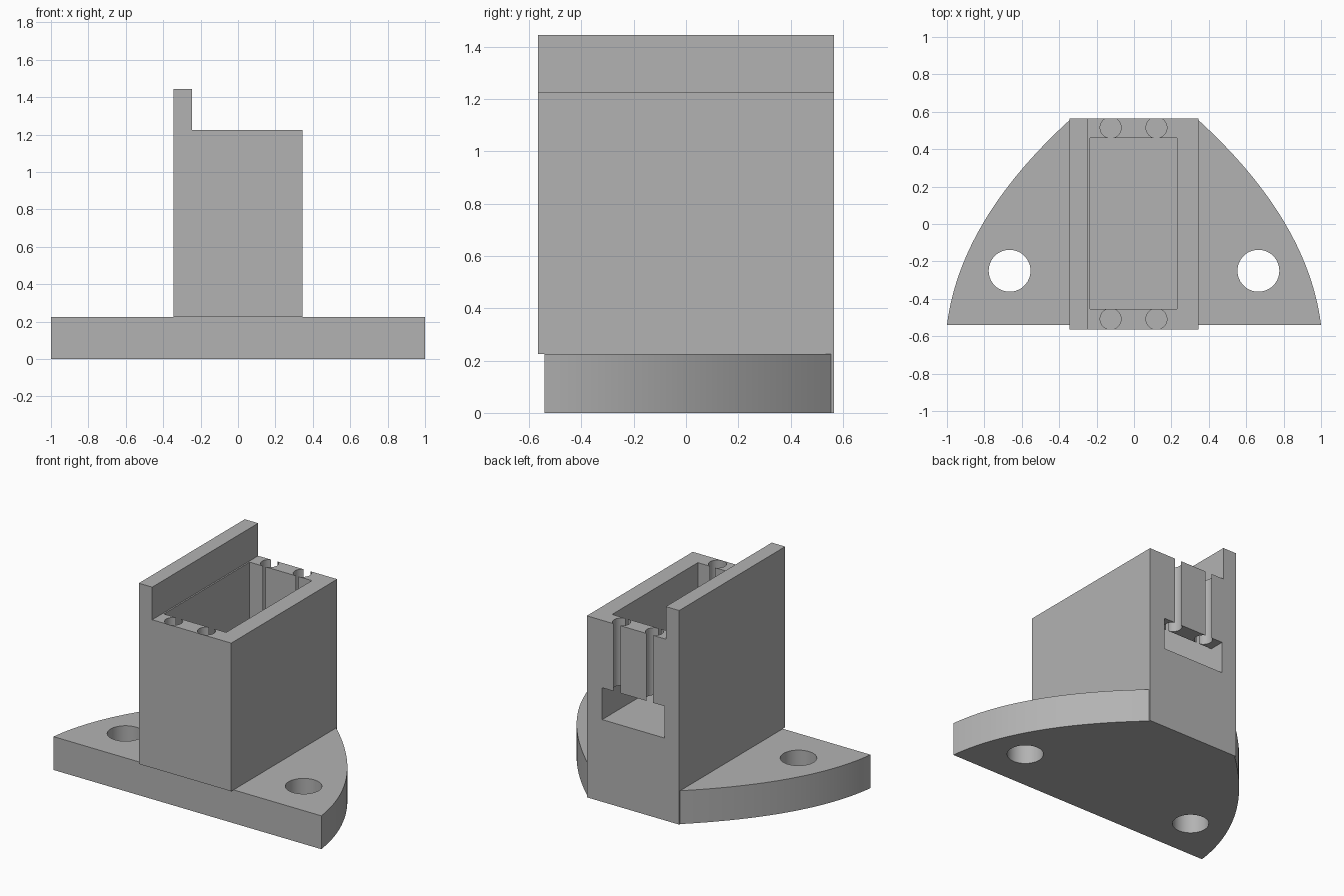
import bpy, bmesh
from mathutils import Vector

default = bpy.data.objects.get("Cube")
if default:
    bpy.data.objects.remove(default, do_unlink=True)

grey = bpy.data.materials.new("plain grey")
grey.use_nodes = True
COLOUR = (0.45, 0.45, 0.45, 1)
grey.diffuse_color = COLOUR
grey.node_tree.nodes["Principled BSDF"].inputs["Base Color"].default_value = COLOUR

BASE_TOP, TOWER_TOP, FIN_TOP = 0.225, 1.225, 1.445
HALF_W, HALF_D = 0.345, 0.565
FLOOR, WINDOW_TOP = 0.555, 0.77


def prism(name, points, sweep):
    """Extrude a closed outline along a vector."""
    bm = bmesh.new()
    face = bm.faces.new([bm.verts.new(p) for p in points])
    new = bmesh.ops.extrude_face_region(bm, geom=[face])["geom"]
    bmesh.ops.translate(bm, vec=sweep, verts=[v for v in new if isinstance(v, bmesh.types.BMVert)])
    bmesh.ops.recalc_face_normals(bm, faces=bm.faces)
    mesh = bpy.data.meshes.new(name)
    bm.to_mesh(mesh)
    bm.free()
    mesh.materials.append(grey)
    obj = bpy.data.objects.new(name, mesh)
    bpy.context.collection.objects.link(obj)
    return obj


def box(name, x0, x1, y0, y1, z0, z1):
    outline = [(x0, y0, z0), (x1, y0, z0), (x1, y1, z0), (x0, y1, z0)]
    return prism(name, outline, (0, 0, z1 - z0))


def cylinder(name, x, y, radius, z0, z1):
    bpy.ops.mesh.primitive_cylinder_add(vertices=48, radius=radius, depth=z1 - z0,
                                        location=(x, y, (z0 + z1) / 2))
    obj = bpy.context.object
    obj.name = name
    obj.data.materials.append(grey)
    return obj


def combine(target, tool, operation):
    """Apply an exact boolean and discard the tool."""
    mod = target.modifiers.new(operation.lower(), "BOOLEAN")
    mod.operation, mod.solver, mod.object = operation, "EXACT", tool
    bpy.ops.object.select_all(action="DESELECT")
    bpy.context.view_layer.objects.active = target
    target.select_set(True)
    bpy.ops.object.modifier_apply(modifier=mod.name)
    bpy.data.objects.remove(tool, do_unlink=True)


# Base plate: straight front, curved flanks narrowing to the back
start, bend, end = Vector((1, -0.54, 0)), Vector((0.93, 0.02, 0)), Vector((HALF_W, 0.555, 0))
STEPS = 28
flank = []
for i in range(STEPS + 1):
    t = i / STEPS
    flank.append(start * (1 - t) ** 2 + bend * (2 * t * (1 - t)) + end * t ** 2)
flank.append(Vector((HALF_W, HALF_D, 0)))
mirrored = [Vector((-p.x, p.y, 0)) for p in reversed(flank)]
bracket = prism("mounting_bracket", flank + mirrored, (0, 0, BASE_TOP))

# Tower with a raised fin along one side
profile = [(-HALF_W, BASE_TOP), (HALF_W, BASE_TOP), (HALF_W, TOWER_TOP),
           (-0.245, TOWER_TOP), (-0.245, FIN_TOP), (-HALF_W, FIN_TOP)]
tower = prism("tower", [(x, -HALF_D, z) for x, z in profile], (0, 2 * HALF_D, 0))
combine(bracket, tower, "UNION")

# Open pocket and the window through the back wall
combine(bracket, box("pocket", -0.235, 0.23, -0.455, 0.46, FLOOR, 1.3), "DIFFERENCE")
combine(bracket, box("window", -0.235, 0.23, 0.3, 0.7, FLOOR, WINDOW_TOP), "DIFFERENCE")

# Bolt holes in the base and pin holes in the end walls
for x in (-0.665, 0.665):
    combine(bracket, cylinder("bolt_hole", x, -0.25, 0.112, -0.1, 0.4), "DIFFERENCE")
for x in (-0.125, 0.12):
    for y in (-0.508, 0.515):
        combine(bracket, cylinder("pin_hole", x, y, 0.056, WINDOW_TOP - 0.01, 1.3), "DIFFERENCE")

bpy.ops.object.shade_smooth_by_angle(angle=0.5)
